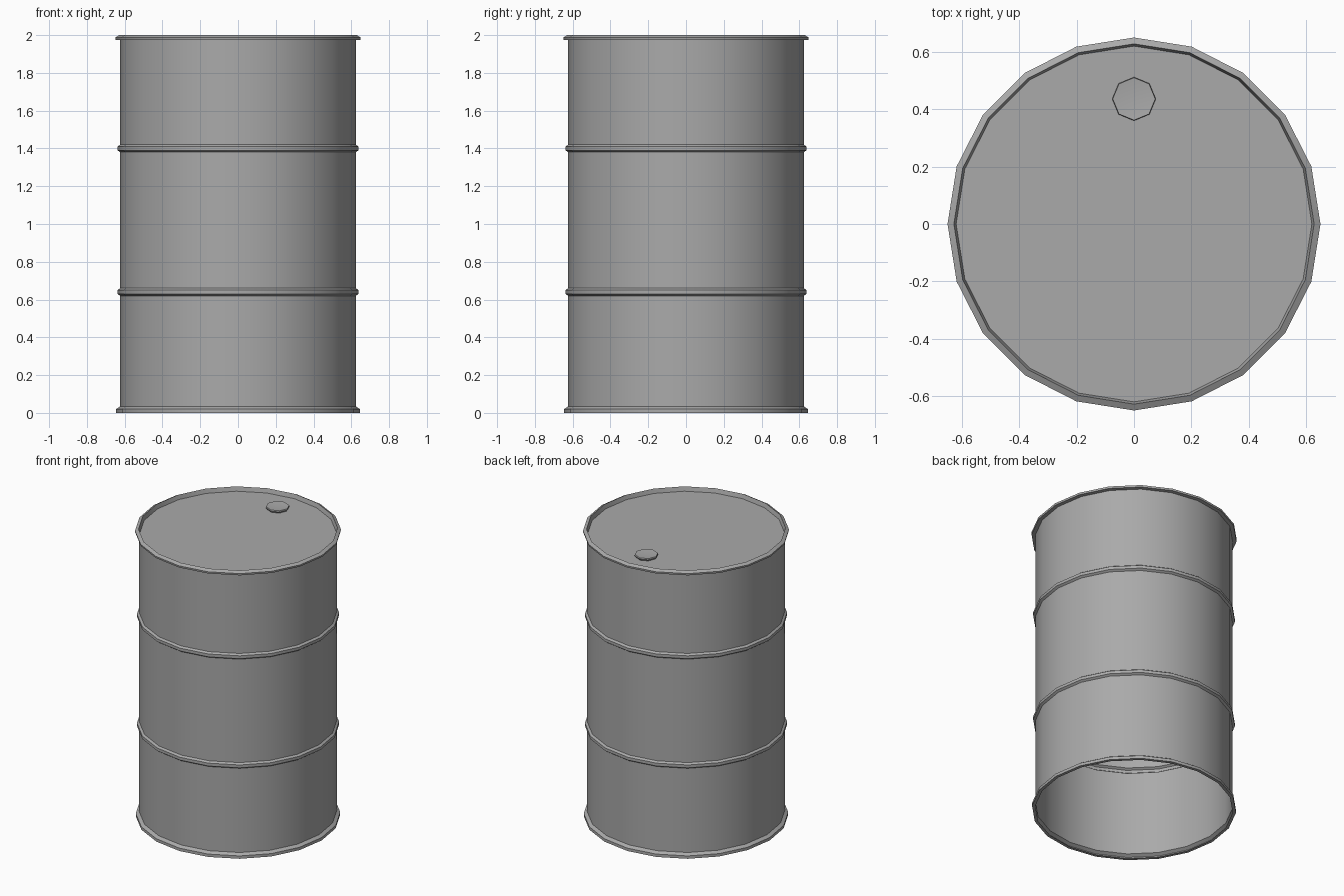
import bpy
import bmesh
import math

cube = bpy.data.objects.get("Cube")
if cube:
    bpy.data.objects.remove(cube, do_unlink=True)

# Single painted steel colour
steel = bpy.data.materials.new("grey_steel")
steel.use_nodes = True
grey = (0.4, 0.4, 0.4, 1.0)
steel.diffuse_color = grey
bsdf = next(n for n in steel.node_tree.nodes if n.type == "BSDF_PRINCIPLED")
bsdf.inputs["Base Color"].default_value = grey


def lathe(name, profile, sides, location=(0, 0, 0)):
    """Turn a (radius, height) profile around the z axis."""
    bm = bmesh.new()
    rings = []
    for r, z in profile:
        ring = []
        for i in range(sides):
            a = math.tau * i / sides
            ring.append(bm.verts.new((r * math.cos(a), r * math.sin(a), z)))
        rings.append(ring)
    for low, high in zip(rings, rings[1:]):
        for i in range(sides):
            j = (i + 1) % sides
            bm.faces.new((low[i], low[j], high[j], high[i]))
    bmesh.ops.remove_doubles(bm, verts=bm.verts, dist=0.0001)
    mesh = bpy.data.meshes.new(name)
    bm.to_mesh(mesh)
    bm.free()
    mesh.materials.append(steel)
    obj = bpy.data.objects.new(name, mesh)
    obj.location = location
    bpy.context.collection.objects.link(obj)
    bpy.ops.object.select_all(action="DESELECT")
    obj.select_set(True)
    bpy.context.view_layer.objects.active = obj
    bpy.ops.object.shade_smooth_by_angle(angle=math.radians(30))
    return obj


SIDES = 20
WALL = 0.624
RIB = 0.638
LID_R, LID_Z = 0.62, 1.97


def rib(z):
    """Rolled hoop pressed out of the wall."""
    return [(WALL, z - 0.02), (RIB, z - 0.01), (RIB, z + 0.01), (WALL, z + 0.02)]


# Drum wall, open underneath, with foot flange, two hoops and rolled top rim
foot = [(WALL, 0), (0.645, 0), (0.645, 0.02), (WALL, 0.034)]
rim = [(WALL, 1.973), (0.648, 1.975), (0.65, 1.988), (0.628, 2.0), (LID_R, LID_Z)]
lathe("drum_body", foot + rib(0.64) + rib(1.4) + rim, SIDES)

# Recessed lid
lathe("drum_lid", [(LID_R, LID_Z), (0, LID_Z)], SIDES)

# Eight-sided filler cap with a slightly dished top
cap = [(0.066, 0), (0.076, 0.012), (0.074, 0.02), (0, 0.013)]
lathe("filler_cap", cap, 8, (0, 0.436, LID_Z))
